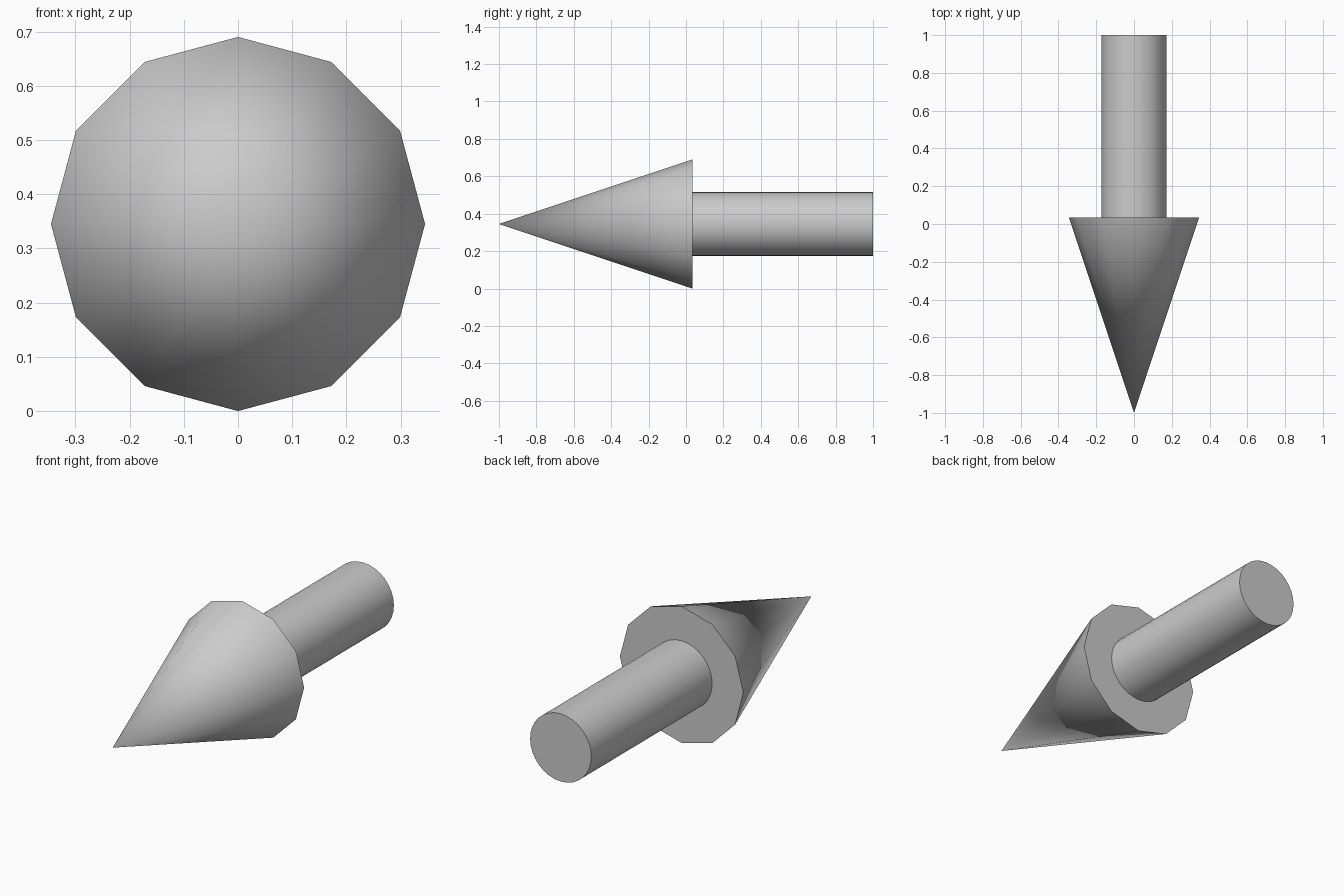
import bpy
import math

if "Cube" in bpy.data.objects:
    bpy.data.objects.remove(bpy.data.objects["Cube"])

AXIS_Z = 0.345   # height of the arrow's axis
JOIN_Y = 0.035   # where head meets shaft


def finish(name):
    obj = bpy.context.object
    obj.name = name
    bpy.ops.object.transform_apply(location=False, rotation=True, scale=True)
    bpy.ops.object.shade_smooth_by_angle(angle=math.radians(40))
    return obj


# Twelve-sided pointed head, tip facing the front
bpy.ops.mesh.primitive_cone_add(
    vertices=12, radius1=0.345, radius2=0, depth=1 + JOIN_Y,
    location=(0, (JOIN_Y - 1) / 2, AXIS_Z), rotation=(math.pi / 2, 0, 0))
finish("arrow_head")

# Round shaft running to the back
bpy.ops.mesh.primitive_cylinder_add(
    vertices=32, radius=0.171, depth=1 - JOIN_Y,
    location=(0, (JOIN_Y + 1) / 2, AXIS_Z), rotation=(math.pi / 2, 0, 0))
finish("arrow_shaft")
